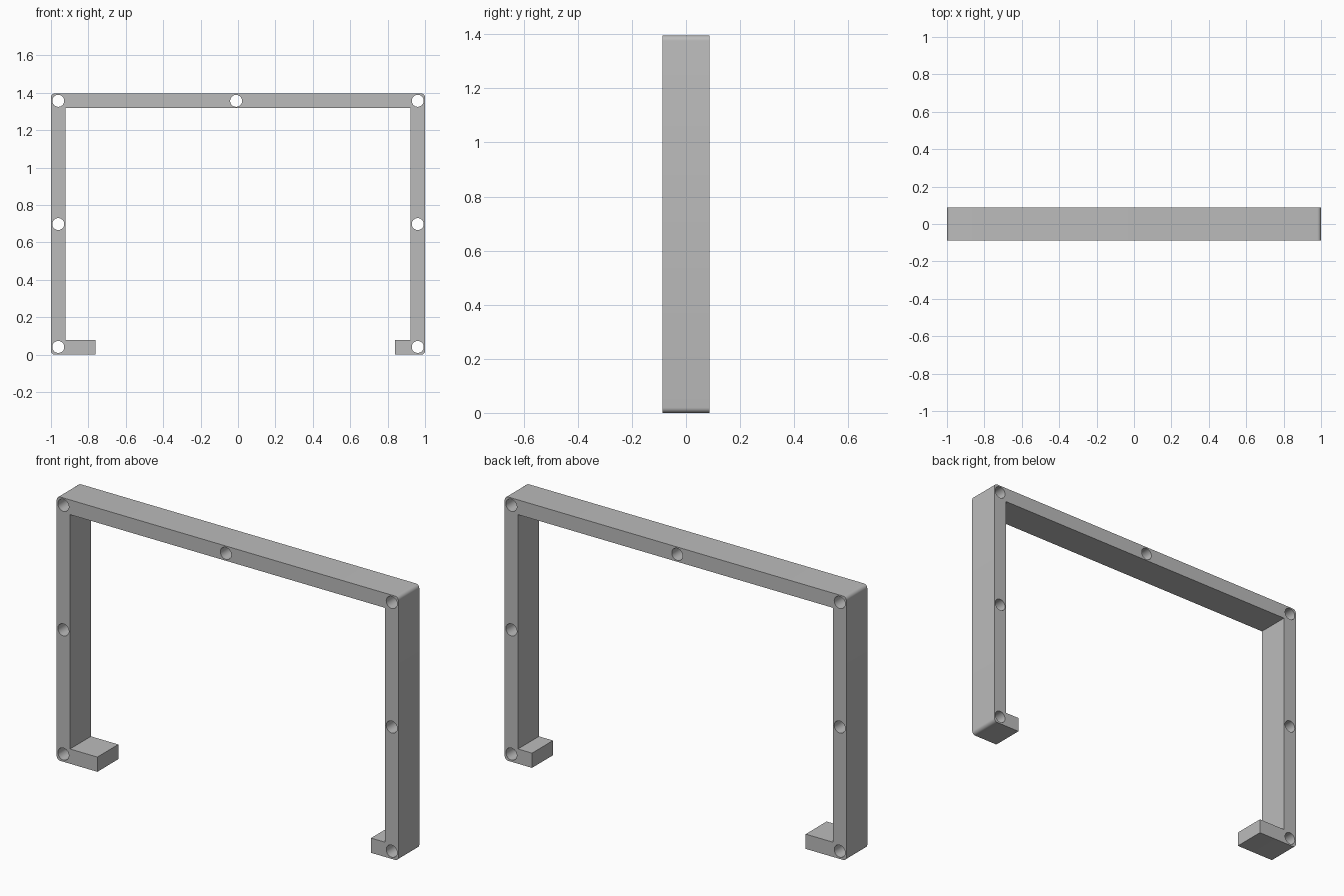
import bpy
import bmesh
from math import pi
from mathutils import Matrix

if "Cube" in bpy.data.objects:
    bpy.data.objects.remove(bpy.data.objects["Cube"], do_unlink=True)

HEIGHT = 1.396
HALF_DEPTH = 0.0875
WALL = 0.078
CORNER = 0.02
HOLE_RADIUS = 0.032
LEFT_TIP, RIGHT_TIP = 0.84, -0.762   # inner ends of the two feet

grey = bpy.data.materials.new("plain grey")
grey.use_nodes = True
colour = (0.5, 0.5, 0.5, 1)
grey.diffuse_color = colour
grey.node_tree.nodes["Principled BSDF"].inputs["Base Color"].default_value = colour


def make_object(name, bm):
    mesh = bpy.data.meshes.new(name)
    bmesh.ops.recalc_face_normals(bm, faces=bm.faces)
    bm.to_mesh(mesh)
    bm.free()
    mesh.materials.append(grey)
    obj = bpy.data.objects.new(name, mesh)
    bpy.context.collection.objects.link(obj)
    return obj


# Frame outline, extruded front to back
inner = 1 - WALL
outline = [
    (RIGHT_TIP, 0), (-1, 0), (-1, HEIGHT), (1, HEIGHT), (1, 0), (LEFT_TIP, 0),
    (LEFT_TIP, WALL), (inner, WALL), (inner, HEIGHT - WALL),
    (-inner, HEIGHT - WALL), (-inner, WALL), (RIGHT_TIP, WALL),
]
bm = bmesh.new()
face = bm.faces.new([bm.verts.new((x, -HALF_DEPTH, z)) for x, z in outline])
extruded = bmesh.ops.extrude_face_region(bm, geom=[face])["geom"]
bmesh.ops.translate(bm, vec=(0, 2 * HALF_DEPTH, 0),
                    verts=[v for v in extruded if isinstance(v, bmesh.types.BMVert)])

# Round the four outer corners
corners = [e for e in bm.edges if all(abs(v.co.x) > 0.99 for v in e.verts)
           and abs(e.verts[0].co.y - e.verts[1].co.y) > HALF_DEPTH]
bmesh.ops.bevel(bm, geom=corners, offset=CORNER, segments=6, profile=0.5, affect='EDGES')
frame = make_object("frame", bm)

# Screw holes running through the frame
mid = 1 - WALL / 2
low, high = 0.041, HEIGHT - WALL / 2
holes = [(side * mid, z) for side in (-1, 1) for z in (low, HEIGHT / 2, high)]
holes.append((-0.01, high))
bm = bmesh.new()
for x, z in holes:
    bmesh.ops.create_cone(bm, cap_ends=True, segments=32, radius1=HOLE_RADIUS,
                          radius2=HOLE_RADIUS, depth=4 * HALF_DEPTH,
                          matrix=Matrix.Translation((x, 0, z)) @ Matrix.Rotation(pi / 2, 4, 'X'))
cutter = make_object("hole_cutter", bm)
cutter.hide_render = True

cut = frame.modifiers.new("holes", 'BOOLEAN')
cut.operation = 'DIFFERENCE'
cut.solver = 'EXACT'
cut.object = cutter

# Apply the holes, then smooth the curved walls
bpy.ops.object.select_all(action='DESELECT')
bpy.context.view_layer.objects.active = frame
frame.select_set(True)
bpy.ops.object.modifier_apply(modifier=cut.name)
bpy.data.objects.remove(cutter, do_unlink=True)
bpy.ops.object.shade_smooth_by_angle(angle=pi / 6)
